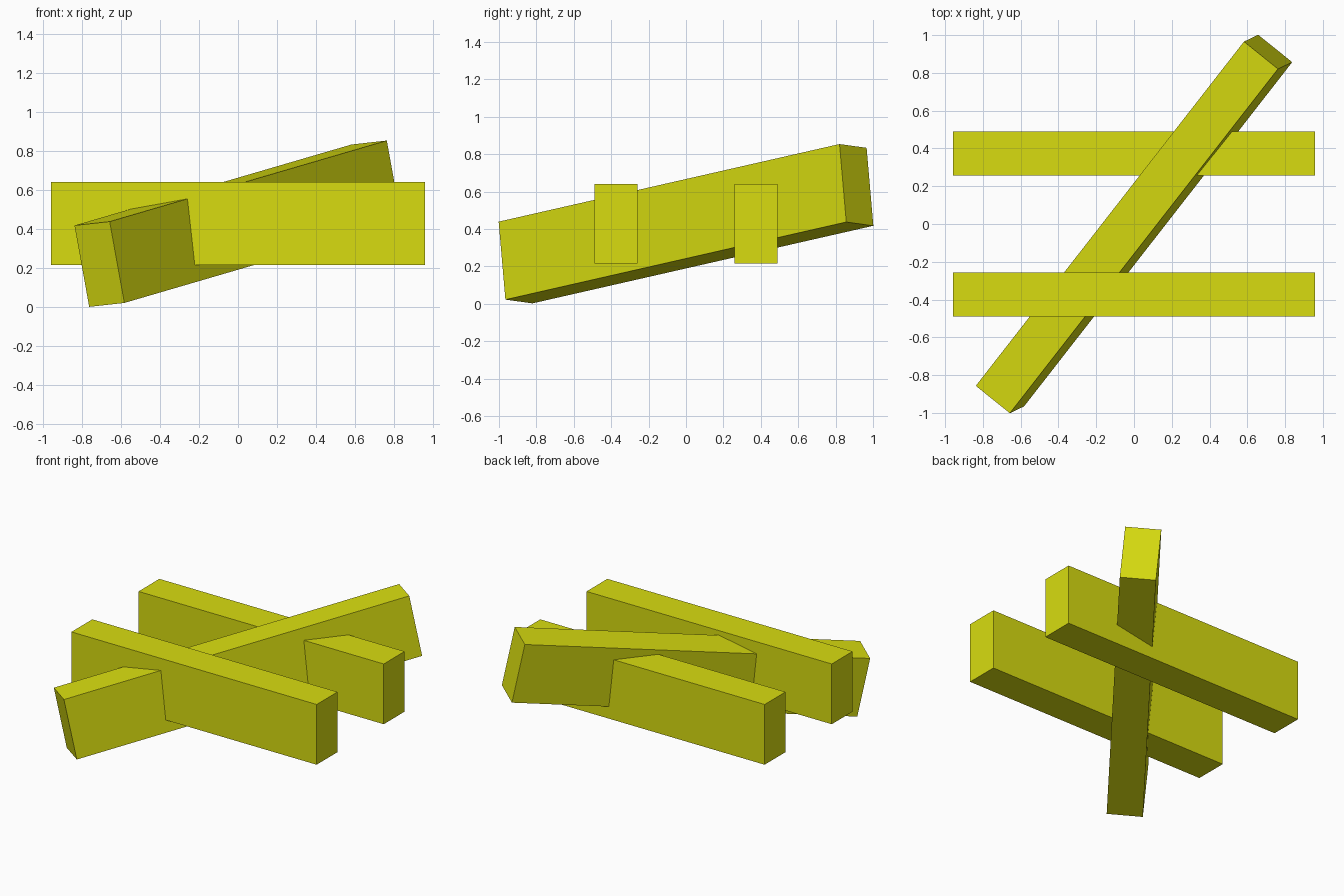
import bpy
from mathutils import Matrix, Vector

if "Cube" in bpy.data.objects:
    bpy.data.objects.remove(bpy.data.objects["Cube"])

yellow = bpy.data.materials.new("yellow")
yellow.diffuse_color = (0.69, 0.72, 0.005, 1)
yellow.use_nodes = True
yellow.node_tree.nodes["Principled BSDF"].inputs["Base Color"].default_value = yellow.diffuse_color

MID_Z, WIDTH, HEIGHT = 0.428, 0.232, 0.425


def beam(name, length, location, rotation=Matrix.Identity(3)):
    bpy.ops.mesh.primitive_cube_add(size=1)
    ob = bpy.context.object
    ob.name = name
    ob.data.materials.append(yellow)
    ob.matrix_world = (Matrix.Translation(location) @ rotation.to_4x4()
                       @ Matrix.Diagonal((length, WIDTH, HEIGHT, 1)))
    return ob


# two parallel level beams
for name, side in (("front_beam", -1), ("back_beam", 1)):
    beam(name, 1.914, (0, side * 0.374, MID_Z))

# tilted, slightly rolled beam crossing both
along = Vector((1.42, 1.823, 0.415)).normalized()
across = Vector((-0.18, 0.145, -0.02))
across = (across - along * across.dot(along)).normalized()
up = along.cross(across)
beam("diagonal_beam", 2.347, (0, 0, MID_Z), Matrix((along, across, up)).transposed())
